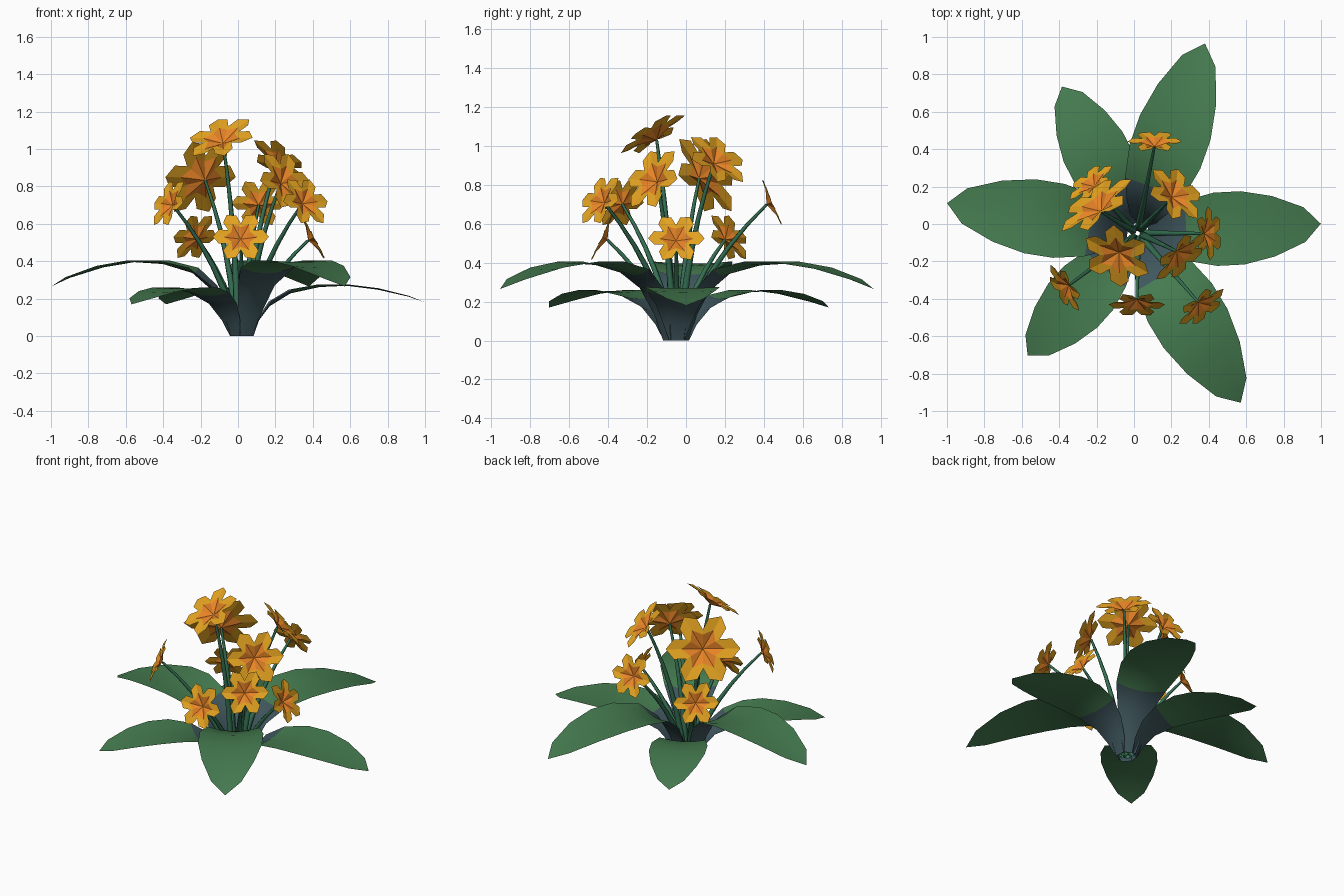
import bpy, bmesh, math
from mathutils import Vector, Matrix

if "Cube" in bpy.data.objects:
    bpy.data.objects.remove(bpy.data.objects["Cube"])


def material(name, rgb):
    m = bpy.data.materials.new(name)
    m.diffuse_color = (*rgb, 1)
    m.use_nodes = True
    m.node_tree.nodes["Principled BSDF"].inputs["Base Color"].default_value = m.diffuse_color
    return m


GREEN = material("leaf green", (0.06, 0.20, 0.08))
SLATE = material("slate leaf base", (0.05, 0.095, 0.11))
STEM = material("stem green", (0.035, 0.16, 0.085))
YELLOW = material("petal yellow", (0.78, 0.37, 0.015))
ORANGE = material("heart orange", (0.80, 0.23, 0.02))

CROWN = Vector((0.02, -0.05, 0))   # point all leaves and stems grow from


def finish(bm, name, mats, smooth=False):
    me = bpy.data.meshes.new(name)
    for f in bm.faces:
        f.smooth = smooth
    bm.to_mesh(me)
    bm.free()
    for m in mats:
        me.materials.append(m)
    ob = bpy.data.objects.new(name, me)
    bpy.context.collection.objects.link(ob)
    return ob


# Leaf profile: distance out, height, half width, edge lift
LEAF = [(0.055, 0.0, 0.04, 0.0), (0.085, 0.11, 0.075, 0.02),
        (0.15, 0.235, 0.115, 0.035), (0.26, 0.335, 0.165, 0.03),
        (0.42, 0.385, 0.20, 0.02), (0.57, 0.395, 0.20, 0.01),
        (0.74, 0.365, 0.165, 0.01), (0.91, 0.31, 0.095, 0.005)]
TIP = (1.0, 0.265)


def leaf(i, angle, length, zscale):
    bm = bmesh.new()
    rot = Matrix.Rotation(math.radians(angle), 4, 'Z')

    def vert(r, s, z):
        # stretch only the part beyond the crown funnel
        r = r if r < 0.26 else 0.26 + (r - 0.26) * (length - 0.26) / 0.74
        return bm.verts.new(CROWN + rot @ Vector((r, s, z * zscale)))

    rows = [[vert(r, w * u * min(1, length), z + lift * u * u)
             for u in (-1, -0.5, 0, 0.5, 1)] for r, z, w, lift in LEAF]
    for k, (a, b) in enumerate(zip(rows, rows[1:])):
        for j in range(4):
            f = bm.faces.new((a[j], b[j], b[j + 1], a[j + 1]))
            f.material_index = 1 if k < 3 else 0   # slate funnel, green blade
    tip = vert(TIP[0], 0, TIP[1])
    for j in range(4):
        bm.faces.new((rows[-1][j], tip, rows[-1][j + 1]))
    finish(bm, f"leaf_{i}", [GREEN, SLATE], smooth=True)


for i, (a, l, z) in enumerate([(3, 0.98, 0.68), (70.5, 1.077, 1.0),
                               (117.3, 0.883, 0.64), (171, 1.032, 1.0),
                               (228, 0.88, 0.64), (-58.7, 1.06, 1.0)]):
    leaf(i, a, l, z)


def stem(i, end, normal):
    """Tapered five-sided tube along a quadratic curve."""
    bm = bmesh.new()
    d = end - CROWN
    start = CROWN + Vector((d.x, d.y, 0)).normalized() * 0.03 + Vector((0, 0, 0.02))
    ctrl = CROWN + Vector((d.x * 0.3, d.y * 0.3, end.z * 0.55))
    rings, n = [], 7
    for k in range(n):
        t = k / (n - 1)
        p = start * (1 - t) ** 2 + ctrl * 2 * t * (1 - t) + end * t * t
        tan = (ctrl - start) * (1 - t) + (end - ctrl) * t
        q = tan.to_track_quat('Z', 'Y')
        r = 0.022 - 0.014 * t
        rings.append([bm.verts.new(p + q @ Vector((r * math.cos(a), r * math.sin(a), 0)))
                      for a in (math.tau * j / 5 for j in range(5))])
    for a, b in zip(rings, rings[1:]):
        for j in range(5):
            bm.faces.new((a[j], a[(j + 1) % 5], b[(j + 1) % 5], b[j]))
    finish(bm, f"stem_{i}", [STEM], smooth=True)


def flower(i, pos, normal, R):
    """Six pointed petals around a sunken orange star."""
    bm = bmesh.new()
    q = normal.to_track_quat('Z', 'Y')

    def vert(deg, r, h):
        a = math.radians(deg)
        return bm.verts.new(pos + q @ Vector((math.cos(a) * r, math.sin(a) * r, h)) * R)

    c = vert(0, 0, -0.2)
    inner = [vert(60 * k - 30, 0.40, 0.0) for k in range(6)]
    notch = [vert(60 * k - 30, 0.54, 0.02) for k in range(6)]
    for k in range(6):
        n = (k + 1) % 6
        mid = vert(60 * k, 0.60, -0.02)
        s0, s1 = vert(60 * k - 19, 0.86, 0.04), vert(60 * k + 19, 0.86, 0.04)
        tip = vert(60 * k, 1.04, 0.0)
        for vs in ((c, inner[k], mid), (c, mid, inner[n])):
            bm.faces.new(vs).material_index = 1
        for vs in ((inner[k], notch[k], s0, mid), (mid, s0, tip),
                   (mid, tip, s1), (mid, s1, notch[n], inner[n])):
            bm.faces.new(vs)
    finish(bm, f"flower_{i}", [YELLOW, ORANGE])


# Flowers: centre, facing direction, radius
FLOWERS = [((0.11, 0.44, 0.71), (0, 0.92, 0.39), 0.14),
           ((-0.23, 0.22, 0.53), (-0.55, 0.7, 0.45), 0.14),
           ((-0.20, 0.10, 0.85), (-0.55, 0.74, 0.40), 0.225),
           ((-0.09, -0.17, 1.06), (-0.28, -0.5, 0.8), 0.185),
           ((0.22, 0.16, 0.93), (0.55, 0.5, 0.65), 0.17),
           ((0.25, -0.17, 0.83), (0.62, -0.65, 0.42), 0.175),
           ((0.40, -0.05, 0.525), (0.87, 0.04, 0.47), 0.14),
           ((0.36, -0.44, 0.72), (0.55, -0.7, 0.45), 0.145),
           ((0.015, -0.43, 0.53), (0, -0.9, 0.42), 0.145),
           ((-0.37, -0.34, 0.71), (-0.8, -0.5, 0.40), 0.14)]
for i, (p, n, r) in enumerate(FLOWERS):
    p, n = Vector(p), Vector(n).normalized()
    flower(i, p, n, r)
    stem(i, p - n * r * 0.2, n)
